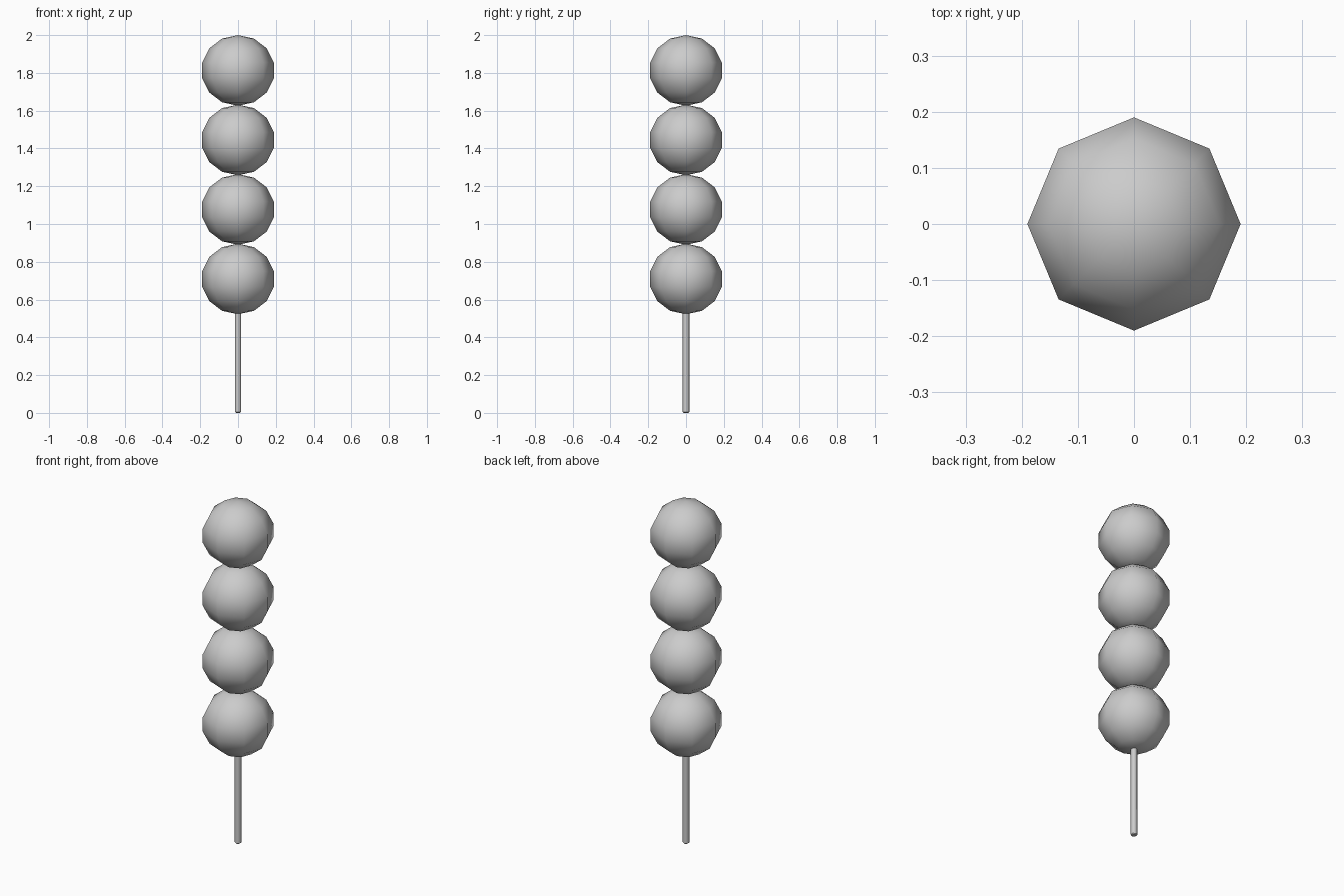
import bpy, math

if "Cube" in bpy.data.objects:
    bpy.data.objects.remove(bpy.data.objects["Cube"])

HALF_H = 0.187      # half height of a ball
SPACING = 0.368     # distance between ball centres
TOP = 2.0

# Four low-poly balls threaded on the stick
for i in range(4):
    z = TOP - HALF_H - i * SPACING
    bpy.ops.mesh.primitive_uv_sphere_add(segments=8, ring_count=7, radius=1, location=(0, 0, z))
    ball = bpy.context.object
    ball.name = f"ball_{4 - i}"
    r = 0.19 / math.cos(math.pi / 14)   # widest ring has radius 0.19
    ball.scale = (r, r, HALF_H)
    bpy.ops.object.transform_apply(location=False, rotation=False, scale=True)
    bpy.ops.object.shade_smooth()

# Thin six-sided stick with softened ends, running up into the top ball
STICK_TOP = 1.85
bpy.ops.mesh.primitive_cylinder_add(vertices=6, radius=0.018, depth=STICK_TOP,
                                    location=(0, 0, STICK_TOP / 2))
stick = bpy.context.object
stick.name = "stick"
bevel = stick.modifiers.new("soft_ends", 'BEVEL')
bevel.width = 0.005
bevel.segments = 1
bevel.limit_method = 'ANGLE'
bevel.angle_limit = math.radians(70)
bpy.ops.object.shade_smooth_by_angle(angle=math.radians(65))
